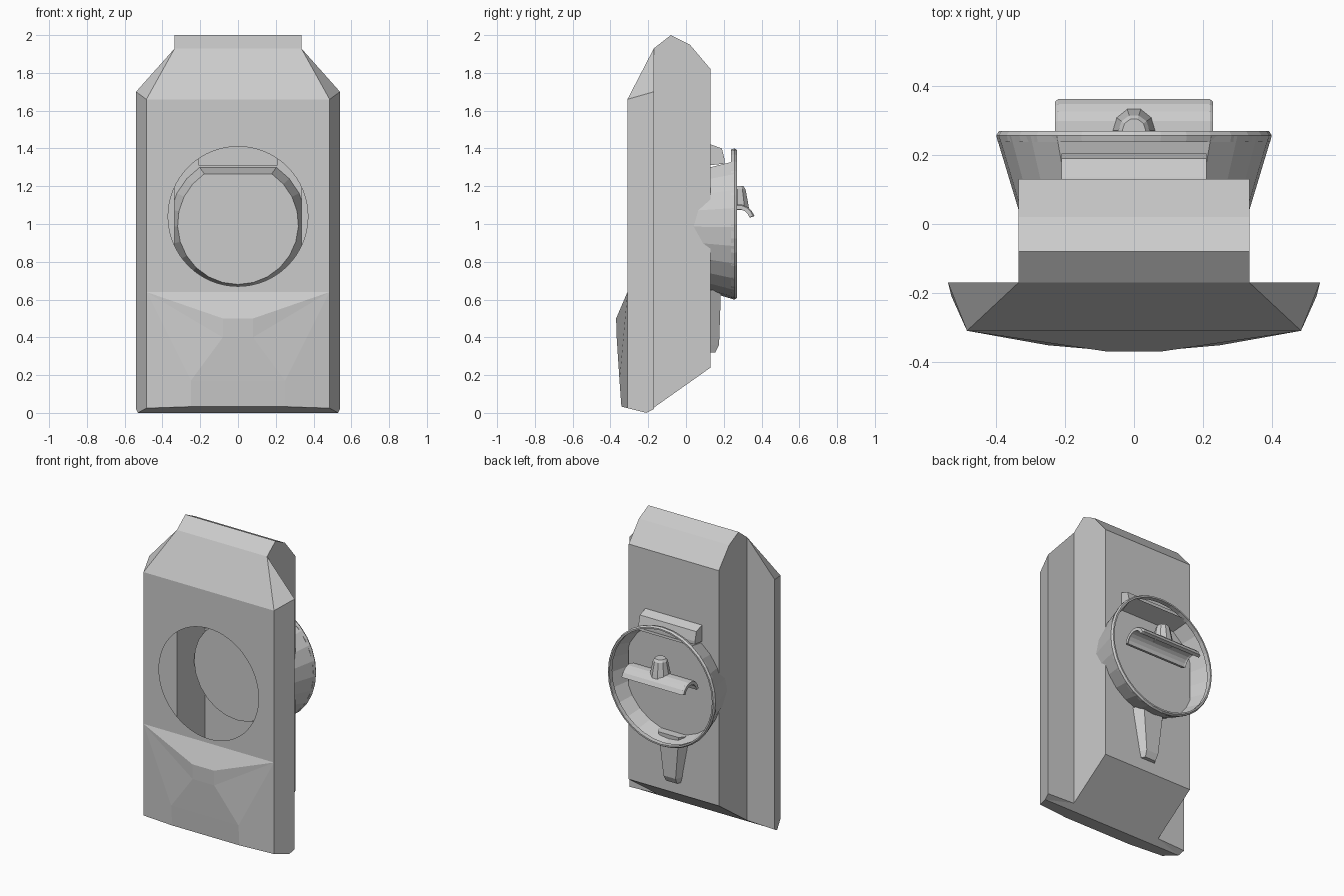
import bpy, bmesh
from math import sin, cos, pi, radians

if "Cube" in bpy.data.objects:
    bpy.data.objects.remove(bpy.data.objects["Cube"])


def finish(name, bm):
    bmesh.ops.recalc_face_normals(bm, faces=bm.faces[:])
    me = bpy.data.meshes.new(name)
    bm.to_mesh(me)
    bm.free()
    ob = bpy.data.objects.new(name, me)
    bpy.context.collection.objects.link(ob)
    return ob


def loft(name, rings, closed=True, cap_first=False, cap_last=False, wrap=False):
    """Skin a list of point rings with quads."""
    bm = bmesh.new()
    vs = [[bm.verts.new(p) for p in r] for r in rings]
    n = len(rings[0])
    pairs = list(zip(vs, vs[1:])) + ([(vs[-1], vs[0])] if wrap else [])
    for a, b in pairs:
        for i in range(n if closed else n - 1):
            k = (i + 1) % n
            bm.faces.new((a[i], a[k], b[k], b[i]))
    if cap_first:
        bm.faces.new(vs[0])
    if cap_last:
        bm.faces.new(vs[-1])
    return finish(name, bm)


# Housing: hollow shell, right half named points mirrored in x
P = dict(
    a=(.485, -.31, 1.66), b=(.485, -.31, .64), c=(.08, -.37, .5), d=(.08, -.367, .4),
    e=(.25, -.352, .17), f=(.25, -.342, .033), g=(.485, -.31, .025), h=(.54, -.17, 1.70),
    i=(.54, -.17, .02), j=(.335, -.17, 1.93), k=(.53, -.21, 0), l=(.335, -.17, .028),
    m=(.335, -.08, 2), n=(.335, .02, 1.95), o=(.335, .13, 1.82), p=(.335, .13, .24))
bm = bmesh.new()
R = {q: bm.verts.new(v) for q, v in P.items()}
L = {q: bm.verts.new((-v[0], v[1], v[2])) for q, v in P.items()}
for S in (R, L):
    for face in ("abgkih", "ahj", "hilj", "jlponm", "bcd", "bde", "befg", "lik"):
        bm.faces.new([S[q] for q in face])
for chain in ("aj", "jm", "mn", "no", "op", "pl", "lk", "kgf", "bc", "cd", "de", "ef"):
    bm.faces.new([R[q] for q in chain] + [L[q] for q in reversed(chain)])
# front panel with the round window
N = 64
circ = [bm.verts.new((.37 * cos(2 * pi * t / N), -.31, 1.04 + .37 * sin(2 * pi * t / N)))
        for t in range(N)]
edges = [bm.edges.new((circ[t], circ[(t + 1) % N])) for t in range(N)]
for u, v in ((R["a"], L["a"]), (R["b"], L["b"]), (R["a"], R["b"]), (L["a"], L["b"])):
    edges.append(bm.edges.get((u, v)) or bm.edges.new((u, v)))
bmesh.ops.triangle_fill(bm, edges=edges, use_beauty=True, use_dissolve=False)
finish("housing", bm)


# Dish: flared cone with one flat facet on top
angs = [radians(34 + 292 * t / 20) for t in range(21)]


def arc(r, y):
    return [(r * sin(t), y, 1 + r * cos(t)) for t in angs]


loft("dish", [arc(.32, -.01), arc(.40, .255)], cap_first=True)


# Rim ring around the open end of the dish
def circle(r, y, n=32):
    return [(r * sin(2 * pi * t / n), y, 1 + r * cos(2 * pi * t / n)) for t in range(n)]


loft("dish_rim", [circle(r, y) for r, y in
                  ((.395, .238), (.40, .257), (.392, .27), (.382, .27), (.382, .238))], wrap=True)


# Block above the dish
prof = [(.12, 1.31), (.12, 1.423), (.135, 1.42), (.19, 1.40), (.205, 1.34), (.205, 1.32)]
loft("upper_block", [[(x, y, z) for y, z in prof] for x in (-.21, .21)],
     cap_first=True, cap_last=True)


# Tapered tab below the dish
def tab(z, w, wi, y):
    return [(-w, .125, z), (w, .125, z), (wi, y, z), (-wi, y, z)]


loft("lower_tab", [tab(.65, .12, .075, .185), tab(.36, .065, .045, .175), tab(.32, .055, .04, .155)],
     cap_first=True, cap_last=True)


# Handle: arched grip with thickness
sec = []
for r in (.09, .068):
    a = [radians(20 + 150 * t / 8) for t in range(9)]
    ring = [(.278 + r * cos(t), 1.01 + r * 1.05 * sin(t)) for t in a]
    sec += ring if r > .08 else ring[::-1]
loft("grip", [[(x, .27 + (y - .27) * s, 1.04 + (z - 1.04) * s) for y, z in sec]
              for x, s in ((-.23, .92), (-.22, 1), (.22, 1), (.23, .92))],
     cap_first=True, cap_last=True)


# Tapered post standing on the grip
loft("post", [[(r * cos(pi * t / 5), .272 + r * sin(pi * t / 5), z) for t in range(10)]
              for r, z in ((.066, 1.075), (.060, 1.11), (.045, 1.185), (.034, 1.20))],
     cap_first=True, cap_last=True)
